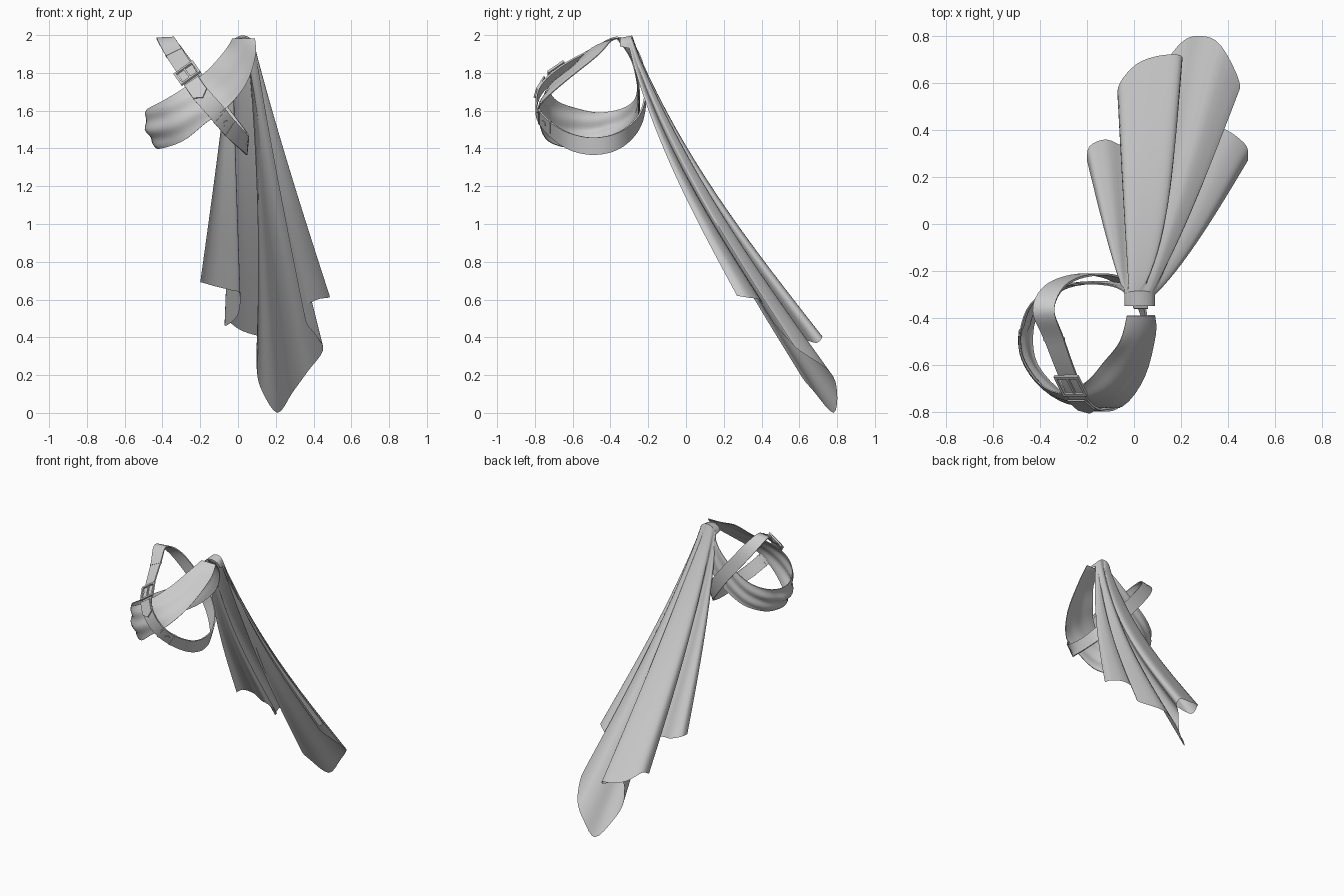
import bpy, bmesh, math
from mathutils import Vector, Matrix

if "Cube" in bpy.data.objects:
    bpy.data.objects.remove(bpy.data.objects["Cube"])

cloth = bpy.data.materials.new("light_grey")
cloth.diffuse_color = (0.6, 0.6, 0.6, 1)
cloth.use_nodes = True
cloth.node_tree.nodes["Principled BSDF"].inputs["Base Color"].default_value = cloth.diffuse_color


def spline(pts, n, closed=False):
    """Resample points with a smooth curve, n steps per segment."""
    pts = [Vector(p) for p in pts]
    c, out = len(pts), []
    get = (lambda i: pts[i % c]) if closed else (lambda i: pts[max(0, min(c - 1, i))])
    for i in range(c if closed else c - 1):
        a, b, d, e = get(i - 1), get(i), get(i + 1), get(i + 2)
        for k in range(n):
            t = k / n
            out.append(0.5 * (2 * b + (d - a) * t + (2 * a - 5 * b + 4 * d - e) * t * t
                              + (3 * b - a - 3 * d + e) * t ** 3))
    if not closed:
        out.append(pts[-1])
    return out


def finish(name, bm, angle=40, thick=0.0):
    me = bpy.data.meshes.new(name)
    bm.to_mesh(me)
    bm.free()
    me.materials.append(cloth)
    ob = bpy.data.objects.new(name, me)
    bpy.context.collection.objects.link(ob)
    bpy.ops.object.select_all(action='DESELECT')
    ob.select_set(True)
    bpy.context.view_layer.objects.active = ob
    if thick:
        m = ob.modifiers.new("thickness", 'SOLIDIFY')
        m.thickness, m.offset = thick, 0
        bpy.ops.object.modifier_apply(modifier=m.name)
    bpy.ops.object.shade_smooth_by_angle(angle=math.radians(angle))
    return ob


def sheet(name, rows, closed=False, thick=0.0, angle=40):
    """Skin a grid of points; closed joins the last row to the first."""
    bm = bmesh.new()
    g = [[bm.verts.new(p) for p in r] for r in rows]
    for i in range(len(g) if closed else len(g) - 1):
        a, b = g[i], g[(i + 1) % len(g)]
        for j in range(len(a) - 1):
            bm.faces.new((a[j], a[j + 1], b[j + 1], b[j]))
    return finish(name, bm, angle, thick)


# Cape: pleated hem, left to right, gathered into a small collar
hem = spline([
    (-0.20, 0.27, 0.69), (-0.19, 0.33, 0.69), (-0.12, 0.36, 0.67), (-0.04, 0.33, 0.65),
    (0.01, 0.34, 0.63), (0.0, 0.46, 0.52), (-0.065, 0.53, 0.46), (-0.06, 0.60, 0.49),
    (0.01, 0.68, 0.44), (0.10, 0.715, 0.41), (0.19, 0.72, 0.40), (0.20, 0.69, 0.37),
    (0.11, 0.60, 0.38), (0.10, 0.60, 0.22), (0.13, 0.68, 0.11), (0.21, 0.78, 0.0),
    (0.29, 0.80, 0.11), (0.37, 0.76, 0.22), (0.45, 0.60, 0.33), (0.42, 0.53, 0.40),
    (0.36, 0.46, 0.48), (0.36, 0.42, 0.56), (0.42, 0.385, 0.60), (0.48, 0.33, 0.61),
    (0.485, 0.27, 0.62)], 4)
last = len(hem) - 1
lip, collar = [], []
for i in range(last + 1):
    a = math.pi * i / last
    x = 0.025 - 0.065 * math.cos(a)
    lip.append(Vector((x, -0.35, 1.94 + 0.045 * math.sin(a))))
    collar.append(Vector((x, -0.30 + 0.015 * math.sin(a), 1.93 + 0.068 * math.sin(a))))
rows = [lip]
for k in range(19):
    t = k / 18
    bend = math.sin(math.pi * t ** 0.8)
    row = []
    for i, (c, h) in enumerate(zip(collar, hem)):
        u = i / last
        sag = bend * (0.035 + 0.018 * math.sin(math.pi * u))
        # the middle pleat curves to the right on its way down
        push = 0.055 * math.sin(math.pi * t ** 0.7) * math.exp(-((u - 0.49) / 0.1) ** 2)
        row.append(c.lerp(h, t) + Vector((push, -sag, -sag)))
    rows.append(row)
sheet("cape", rows, angle=50)

# Shoulder wrap: upper and lower edges from the shoulder, round the front and up the back
upper = spline([
    (-0.03, -0.39, 1.98), (-0.06, -0.50, 1.93), (-0.13, -0.59, 1.845), (-0.20, -0.67, 1.78),
    (-0.30, -0.72, 1.71), (-0.40, -0.68, 1.65), (-0.475, -0.57, 1.61), (-0.485, -0.46, 1.59),
    (-0.44, -0.34, 1.61), (-0.33, -0.27, 1.66), (-0.20, -0.255, 1.75), (-0.09, -0.265, 1.85),
    (-0.03, -0.30, 1.93), (0.0, -0.36, 1.985)], 4)
lower = spline([
    (0.09, -0.39, 1.98), (0.092, -0.47, 1.89), (0.045, -0.65, 1.745), (-0.05, -0.775, 1.625),
    (-0.17, -0.775, 1.535), (-0.29, -0.73, 1.44), (-0.41, -0.60, 1.40), (-0.43, -0.46, 1.41),
    (-0.39, -0.35, 1.43), (-0.28, -0.27, 1.48), (-0.13, -0.25, 1.58), (0.0, -0.255, 1.72),
    (0.05, -0.29, 1.87), (0.06, -0.36, 1.975)], 4)
rows, n, across = [], len(upper), 16
for i, (u, l) in enumerate(zip(upper, lower)):
    s = i / (n - 1)
    p, q = max(i - 1, 0), min(i + 1, n - 1)
    along = upper[q] + lower[q] - upper[p] - lower[p]
    out = along.cross(l - u).normalized()
    if out.dot((u + l) / 2 - Vector((-0.18, -0.49, 1.68))) < 0:
        out = -out
    fold = math.sin(math.pi * s) ** 2
    puff = 0.022 * fold ** 0.5 if s < 0.55 else 0.008 * fold
    row = []
    for j in range(across + 1):
        v = j / across
        # soft bulge plus diagonal wrinkles, strongest at the arm side
        lift = puff * math.sin(math.pi * v)
        lift += 0.008 * fold * math.sin(v * 13 + s * 16) * math.sin(math.pi * v) ** 0.5
        row.append(u.lerp(l, v) + out * lift)
    rows.append(row)
sheet("shoulder_wrap", rows, thick=0.005, angle=60)

# Belt strap: closed loop, each point with the x and z of its width direction
path = [(-0.385, -0.37, 1.985, 1, 0.05), (-0.34, -0.49, 1.91, 0.9, 0.43),
        (-0.275, -0.66, 1.81, 0.82, 0.57), (-0.215, -0.77, 1.71, 0.82, 0.57),
        (-0.12, -0.79, 1.60, 0.7, 0.7), (-0.04, -0.72, 1.505, 0.55, 0.83),
        (0.03, -0.61, 1.435, 0.25, 0.97), (0.05, -0.48, 1.412, 0.1, 1),
        (0.03, -0.35, 1.445, 0.3, 0.95), (-0.05, -0.25, 1.54, 0.6, 0.8),
        (-0.15, -0.215, 1.67, 0.8, 0.6), (-0.27, -0.23, 1.82, 0.82, 0.57),
        (-0.35, -0.28, 1.93, 0.9, 0.3)]
mid = spline([p[:3] for p in path], 6, True)
wide = spline([(p[3], 0, p[4]) for p in path], 6, True)
sheet("belt_strap", [[m - w.normalized() * 0.046, m + w.normalized() * 0.046]
                     for m, w in zip(mid, wide)], True, 0.009)


def on_strap(i):
    """Frame on the strap: x across, y along, z outward."""
    w = wide[i].normalized()
    t = (mid[i - 1] - mid[i + 1]).normalized()
    z = w.cross(t).normalized()
    return Matrix.Translation(mid[i]) @ Matrix((w, z.cross(w), z)).transposed().to_4x4()


def boxes(name, frame, parts):
    bm = bmesh.new()
    for loc, size in parts:
        bmesh.ops.create_cube(bm, size=1, matrix=frame @ Matrix.Translation(loc)
                              @ Matrix.Diagonal((*size, 1)))
    return finish(name, bm, 30)


# Buckle: square frame, centre bar and prong
boxes("buckle", on_strap(13), [
    ((-0.056, 0, 0.009), (0.013, 0.10, 0.012)), ((0.056, 0, 0.009), (0.013, 0.10, 0.012)),
    ((0, 0.048, 0.009), (0.125, 0.013, 0.012)), ((0, -0.048, 0.009), (0.125, 0.013, 0.012)),
    ((0, 0, 0.008), (0.011, 0.10, 0.008))])

# Strap keepers and the overlap seam
for name, i in (("upper_keeper", 6), ("lower_keeper", 26), ("seam_band", 30)):
    boxes(name, on_strap(i), [((0, 0, 0), (0.096, 0.014, 0.013))])

# Pointed strap end below the buckle
bm = bmesh.new()
f = bm.faces.new([bm.verts.new((x, y, 0.004)) for x, y in
                  ((-0.044, 0.06), (-0.044, -0.03), (0, -0.06), (0.044, -0.03), (0.044, 0.06))])
ext = bmesh.ops.extrude_face_region(bm, geom=[f])
bmesh.ops.translate(bm, vec=(0, 0, 0.008),
                    verts=[v for v in ext["geom"] if isinstance(v, bmesh.types.BMVert)])
bmesh.ops.recalc_face_normals(bm, faces=bm.faces)
bm.transform(on_strap(18))
finish("strap_tip", bm, 30)

# Rivet on the inner side of the strap
bm = bmesh.new()
bmesh.ops.create_cone(bm, cap_ends=True, segments=16, radius1=0.016, radius2=0.016, depth=0.014)
bm.transform(on_strap(28))
finish("rivet", bm, 30)
